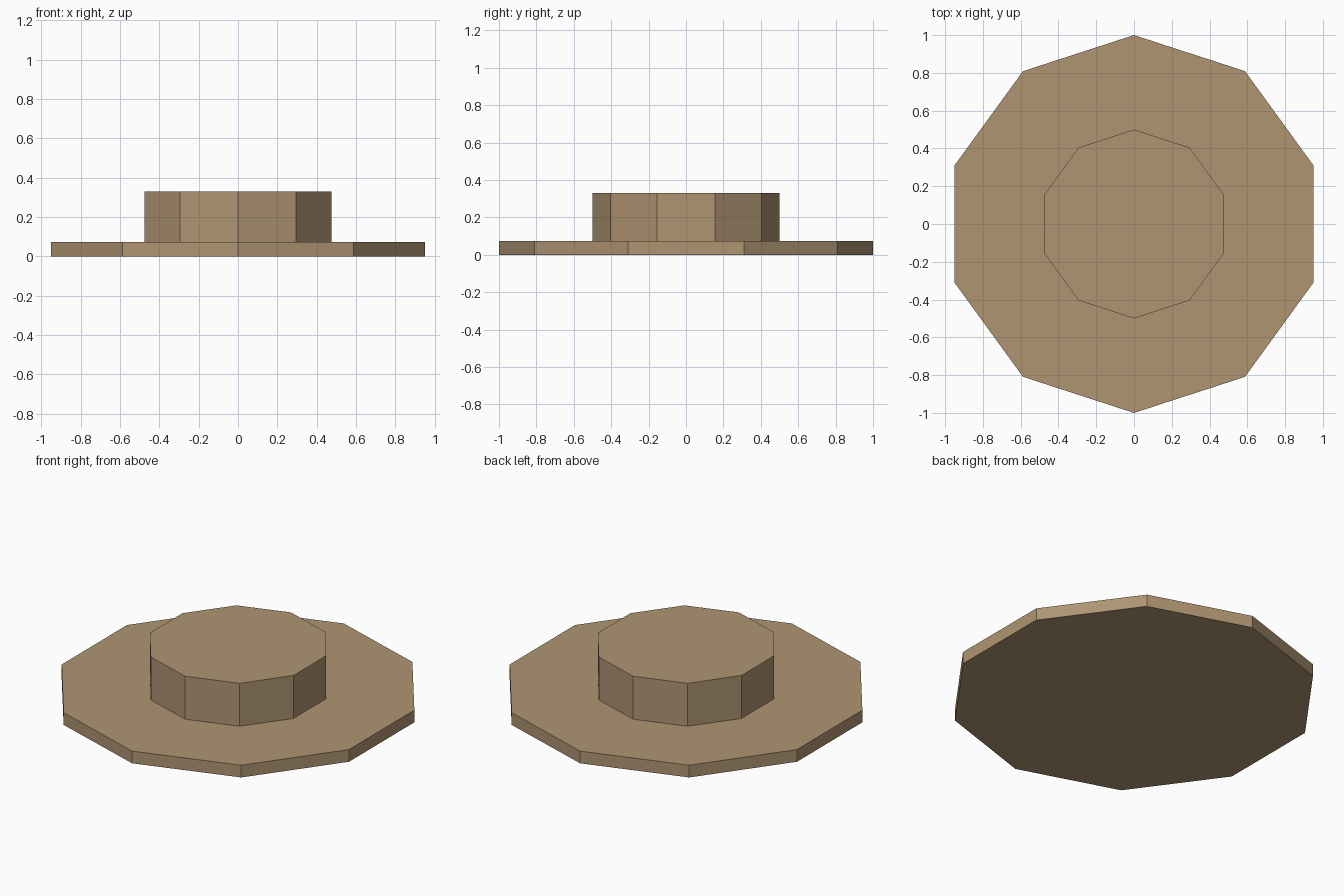
import bpy, bmesh
from math import sin, cos, tau

if "Cube" in bpy.data.objects:
    bpy.data.objects.remove(bpy.data.objects["Cube"])

SIDES = 10
# Stepped profile (radius, height): wide flange, then raised hub
PROFILE = [(1.0, 0.0), (1.0, 0.073), (0.5, 0.073), (0.5, 0.33)]

mat = bpy.data.materials.new("tan")
mat.diffuse_color = (0.43, 0.30, 0.17, 1)
mat.use_nodes = True
mat.node_tree.nodes["Principled BSDF"].inputs["Base Color"].default_value = mat.diffuse_color


def lathe(name, profile, sides):
    bm = bmesh.new()
    # One ring of points per profile point, first corner on +y
    rings = [[bm.verts.new((r * sin(tau * i / sides), r * cos(tau * i / sides), z))
              for i in range(sides)] for r, z in profile]
    for low, high in zip(rings, rings[1:]):
        for i in range(sides):
            j = (i + 1) % sides
            bm.faces.new((low[i], low[j], high[j], high[i]))
    # Flat bottom and top caps
    bm.faces.new(rings[0])
    bm.faces.new(rings[-1])
    bmesh.ops.recalc_face_normals(bm, faces=bm.faces)
    mesh = bpy.data.meshes.new(name)
    bm.to_mesh(mesh)
    bm.free()
    mesh.materials.append(mat)
    obj = bpy.data.objects.new(name, mesh)
    bpy.context.collection.objects.link(obj)
    return obj


# Ten-sided stepped disc
lathe("stepped_disc", PROFILE, SIDES)
